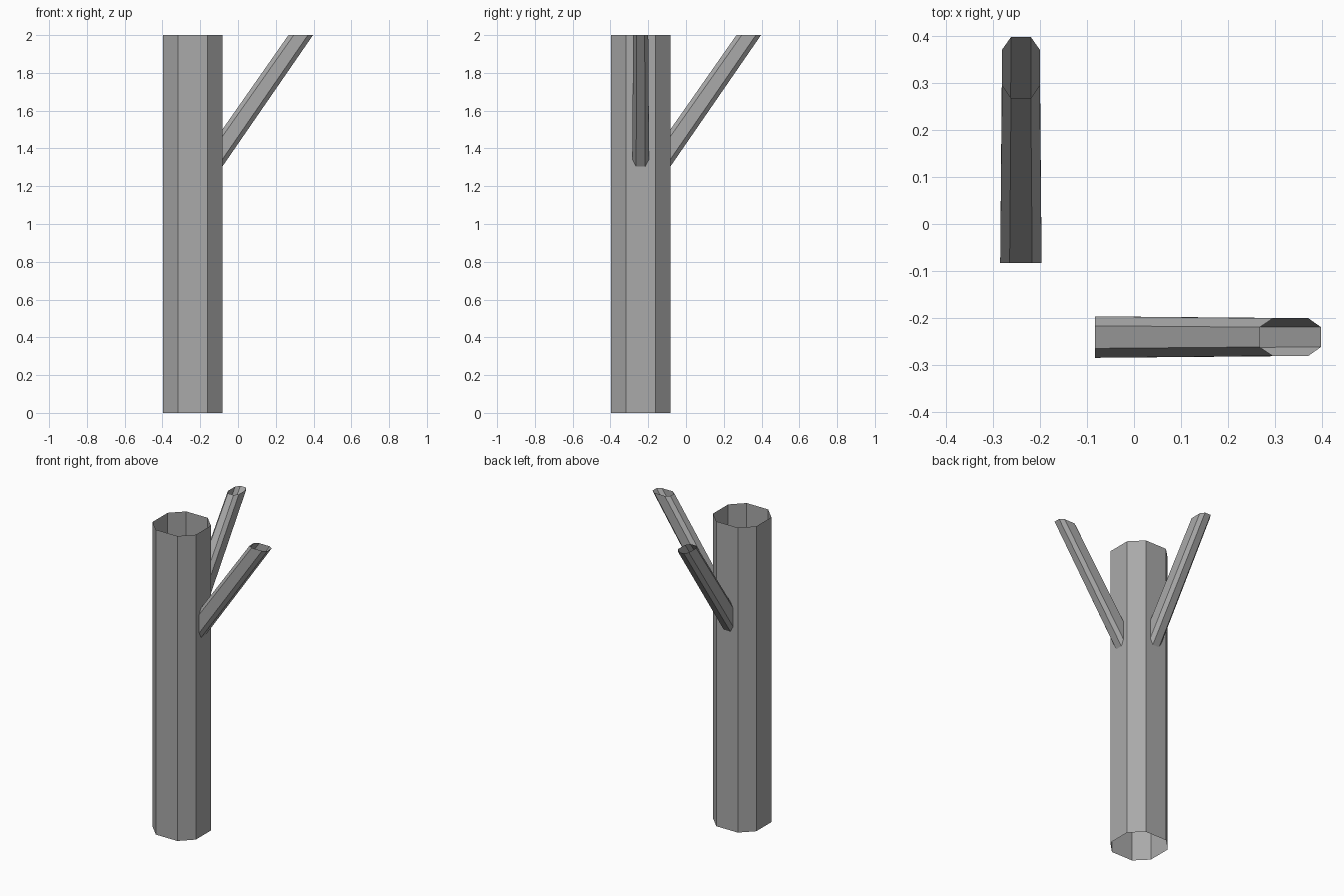
import bpy
import bmesh
from mathutils import Vector

cube = bpy.data.objects.get("Cube")
if cube:
    bpy.data.objects.remove(cube, do_unlink=True)

# Single plain grey
grey = bpy.data.materials.new("grey")
grey.use_nodes = True
COLOUR = (0.4, 0.4, 0.4, 1)
grey.diffuse_color = COLOUR
grey.node_tree.nodes["Principled BSDF"].inputs["Base Color"].default_value = COLOUR

AXIS = -0.24           # trunk centre line, same in x and y
LOW, HIGH = -0.397, -0.083   # trunk extent, same in x and y
CHAMFER = 0.079
TOP = 2.0


def octagon(levels, flat, wide):
    """Chamfered rectangle: four levels along u, half widths along v."""
    halves = (flat, wide, wide, flat)
    one_side = [(u, AXIS + h) for u, h in zip(levels, halves)]
    other_side = [(u, AXIS - h) for u, h in zip(levels, halves)]
    return one_side + other_side[::-1]


def open_tube(name, start, end):
    """Join two matching rings with flat side faces, leaving both ends open."""
    bm = bmesh.new()
    a = [bm.verts.new(p) for p in start]
    b = [bm.verts.new(p) for p in end]
    n = len(a)
    for i in range(n):
        j = (i + 1) % n
        bm.faces.new((a[i], a[j], b[j], b[i]))
    # Turn every face away from the middle line of the tube
    bm.normal_update()
    middle_a = sum((v.co for v in a), Vector()) / n
    middle_b = sum((v.co for v in b), Vector()) / n
    middle = (middle_a + middle_b) / 2
    for face in bm.faces:
        if face.normal.dot(face.calc_center_median() - middle) < 0:
            face.normal_flip()
    mesh = bpy.data.meshes.new(name)
    bm.to_mesh(mesh)
    bm.free()
    mesh.materials.append(grey)
    obj = bpy.data.objects.new(name, mesh)
    bpy.context.collection.objects.link(obj)
    return obj


# Trunk: upright hollow pipe
half = (HIGH - LOW) / 2
section = octagon((LOW, LOW + CHAMFER, HIGH - CHAMFER, HIGH), half - CHAMFER, half)
open_tube("trunk",
          [(x, y, 0) for x, y in section],
          [(x, y, TOP) for x, y in section])

# Branches: slanted pipes, cut upright at the trunk and level at the top
root = octagon((1.50, 1.463, 1.342, 1.304), 0.024, 0.044)
tip = octagon((0.267, 0.295, 0.37, 0.397), 0.021, 0.04)
root_ring = [(HIGH, v, z) for z, v in root]
tip_ring = [(u, v, TOP) for u, v in tip]
open_tube("left_branch", root_ring, tip_ring)


def swapped(ring):
    return [(y, x, z) for x, y, z in ring]


open_tube("back_branch", swapped(root_ring), swapped(tip_ring))
